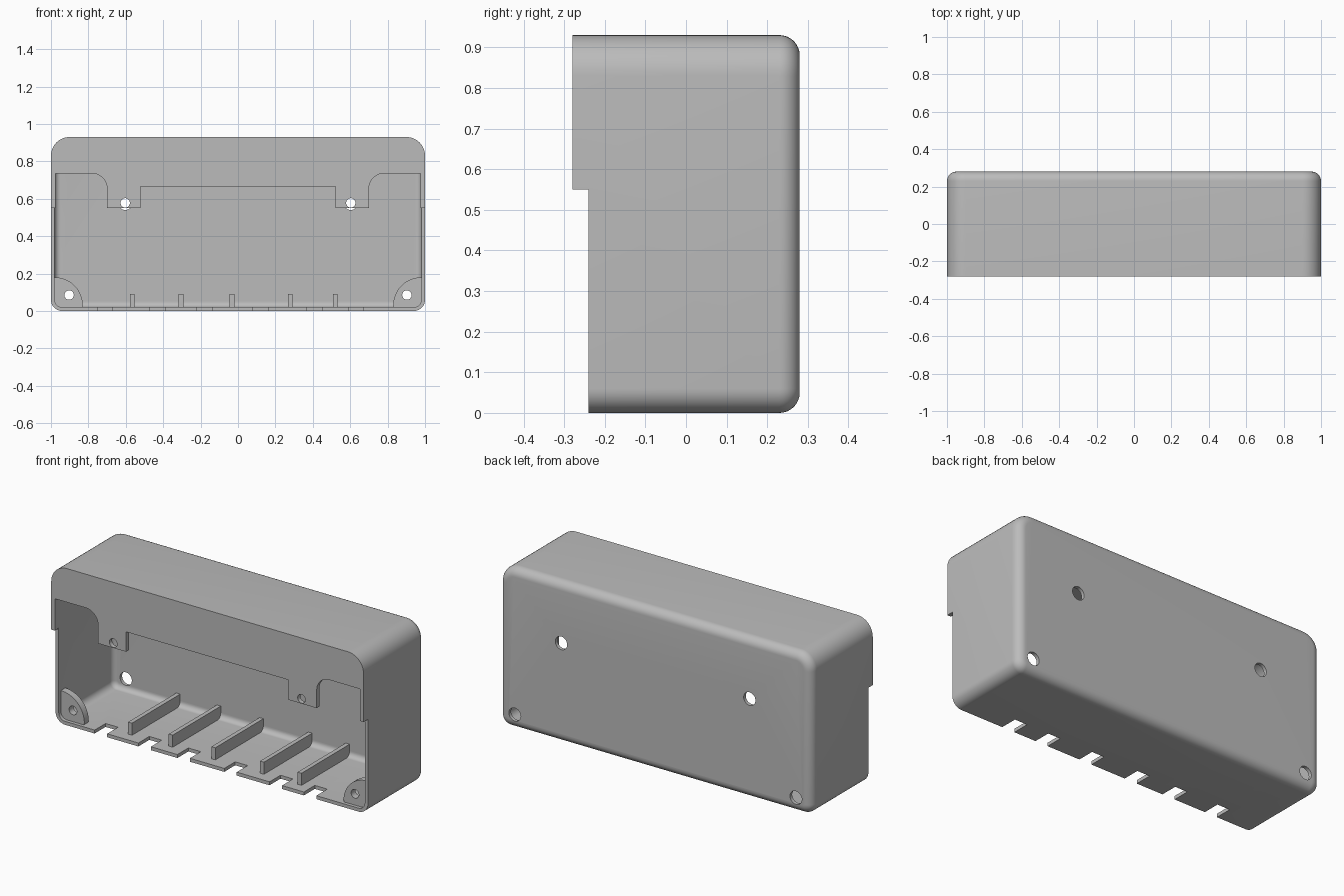
import bpy, bmesh, math
from mathutils import Vector

if "Cube" in bpy.data.objects:
    bpy.data.objects.remove(bpy.data.objects["Cube"])

grey = bpy.data.materials.new("light_grey")
grey.diffuse_color = (0.5, 0.5, 0.5, 1)
grey.use_nodes = True
grey.node_tree.nodes["Principled BSDF"].inputs["Base Color"].default_value = grey.diffuse_color


def make(name, bm):
    bmesh.ops.recalc_face_normals(bm, faces=bm.faces)
    me = bpy.data.meshes.new(name)
    bm.to_mesh(me)
    bm.free()
    me.materials.append(grey)
    ob = bpy.data.objects.new(name, me)
    bpy.context.collection.objects.link(ob)
    return ob


def loft(name, rings):
    """Skin a list of equal-length point rings and cap both ends."""
    bm = bmesh.new()
    vs = [[bm.verts.new(p) for p in r] for r in rings]
    n = len(vs[0])
    for a, b in zip(vs, vs[1:]):
        for i in range(n):
            bm.faces.new((a[i], a[(i + 1) % n], b[(i + 1) % n], b[i]))
    bm.faces.new(vs[0])
    bm.faces.new(vs[-1])
    return make(name, bm)


def extrude(name, pts, y0, y1):
    return loft(name, [[(x, y, z) for x, z in pts] for y in (y0, y1)])


def box(name, x0, x1, y0, y1, z0, z1):
    return extrude(name, [(x0, z0), (x1, z0), (x1, z1), (x0, z1)], y0, y1)


def arc(cx, cz, r, a0, a1, n=10):
    return [(cx + r * math.cos(math.radians(a0 + (a1 - a0) * i / n)),
             cz + r * math.sin(math.radians(a0 + (a1 - a0) * i / n))) for i in range(n + 1)]


def cylinder(x, z, r, y0, y1):
    return extrude("hole_cutter", arc(x, z, r, 0, 350, 35), y0, y1)


def rounded_body(name, inset, y_front, y_back, fillet):
    """Rounded rectangle swept along y, with a filleted back edge."""
    def ring(d, y):
        w, z0, z1 = 1 - d, d, 0.93 - d
        rt, rb = 0.10 - d, 0.06 - d
        pts = (arc(w - rt, z1 - rt, rt, 0, 90) + arc(-w + rt, z1 - rt, rt, 90, 180)
               + arc(-w + rb, z0 + rb, rb, 180, 270) + arc(w - rb, z0 + rb, rb, 270, 360))
        return [(x, y, z) for x, z in pts]
    rings = [ring(inset, y_front)]
    for i in range(9):
        t = math.pi / 2 * i / 8
        rings.append(ring(inset + fillet * (1 - math.cos(t)), y_back - fillet + fillet * math.sin(t)))
    return loft(name, rings)


def subtract(ob, cutters):
    for c in cutters:
        m = ob.modifiers.new("cut", 'BOOLEAN')
        m.operation = 'DIFFERENCE'
        m.solver = 'EXACT'
        m.object = c
    bpy.context.view_layer.update()
    dg = bpy.context.evaluated_depsgraph_get()
    me = bpy.data.meshes.new_from_object(ob.evaluated_get(dg))
    ob.modifiers.clear()
    ob.data = me
    for c in cutters:
        bpy.data.objects.remove(c)


# Hollow case
case = rounded_body("case", 0, -0.28, 0.28, 0.05)
cuts = [rounded_body("cavity_cutter", 0.02, -0.255, 0.26, 0.03),
        box("step_cutter", -1.2, 1.2, -0.4, -0.24, -0.2, 0.55)]

# Opening in the front panel, leaving two screw tabs
half = [(-0.52, 0.665), (-0.52, 0.53), (-0.70, 0.53)]
half += arc(-0.78, 0.655, 0.08, 0, 90) + [(-0.976, 0.735), (-0.976, 0.5)]
cuts.append(extrude("opening_cutter", half + [(-x, z) for x, z in reversed(half)], -0.35, -0.2))

# Screw holes in the tabs and wider access holes in the back
for s in (-1, 1):
    cuts.append(cylinder(s * 0.603, 0.578, 0.025, -0.35, -0.2))
    cuts.append(cylinder(s * 0.603, 0.578, 0.038, 0.15, 0.35))
    cuts.append(cylinder(s * 0.9, 0.085, 0.038, 0.15, 0.35))

# Cable notches in the front of the floor
for x in (-0.71, -0.43, -0.18, 0.12, 0.41, 0.63):
    cuts.append(box("notch_cutter", x - 0.04, x + 0.04, -0.35, -0.14, -0.1, 0.06))
subtract(case, cuts)

# Floor ribs
for i, x in enumerate((-0.565, -0.305, -0.032, 0.28, 0.52)):
    box(f"floor_rib_{i + 1}", x - 0.0125, x + 0.0125, -0.18, 0.265, 0.015, 0.09)

# Quarter-round screw bosses in the lower corners
for side, s in (("left", -1), ("right", 1)):
    pts = arc(0.98, 0.03, 0.15, 90, 180, 16) + [(0.835, 0.015)] + arc(0.945, 0.055, 0.04, 270, 360, 6)
    boss = extrude("corner_boss_" + side, [(s * x, z) for x, z in pts], -0.22, -0.18)
    subtract(boss, [cylinder(s * 0.903, 0.085, 0.025, -0.4, 0)])

# Smooth rounded areas, keep edges sharp
bpy.ops.object.select_all(action='DESELECT')
for ob in bpy.context.scene.objects:
    ob.select_set(True)
bpy.context.view_layer.objects.active = case
bpy.ops.object.shade_smooth_by_angle(angle=math.radians(30))
